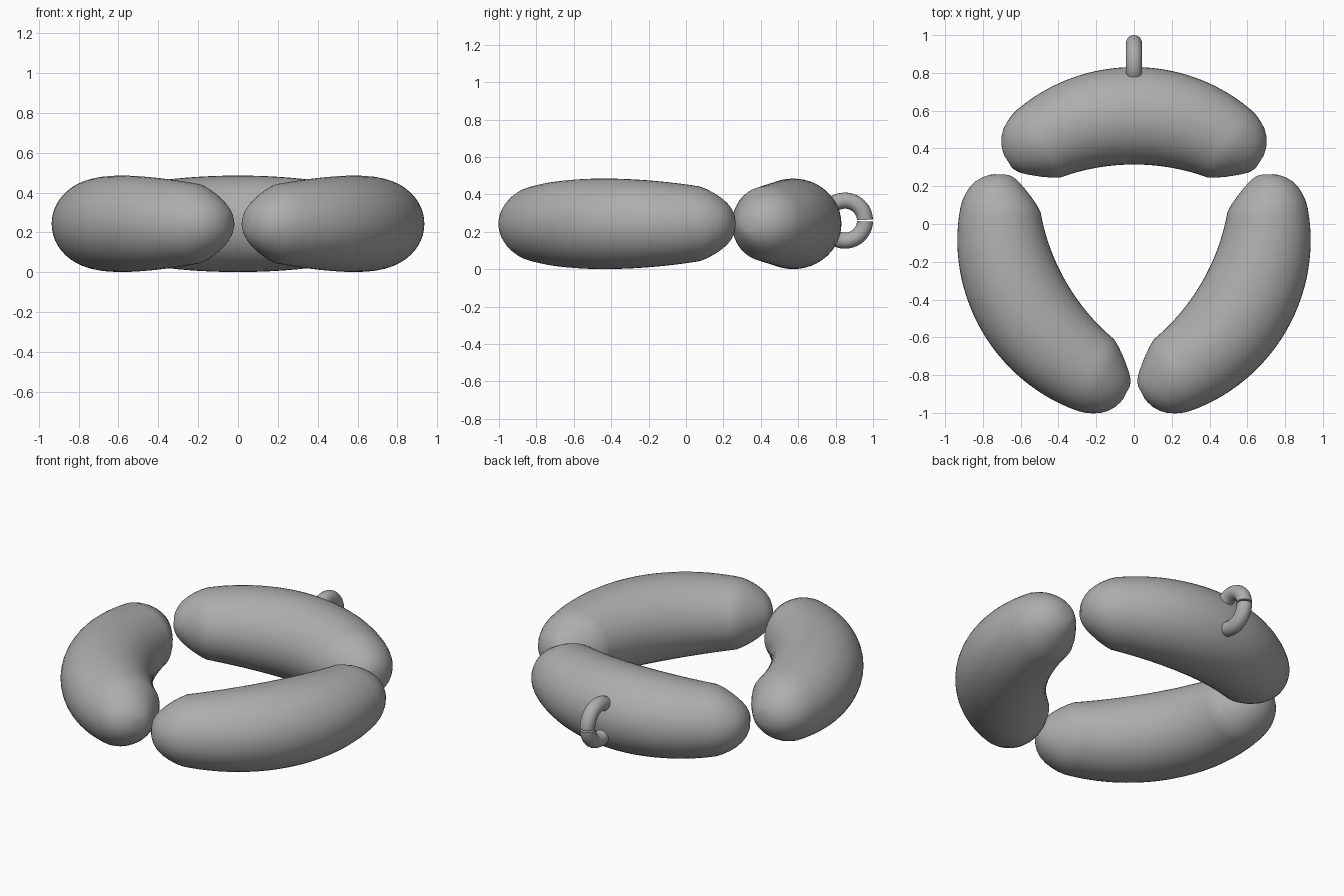
import bpy, bmesh
from math import sin, cos, pi, radians
from mathutils import Matrix, Vector

cube = bpy.data.objects.get("Cube")
if cube:
    bpy.data.objects.remove(cube, do_unlink=True)

grey = bpy.data.materials.new("plain grey")
grey.use_nodes = True
GREY = (0.42, 0.42, 0.42, 1)
grey.diffuse_color = GREY
grey.node_tree.nodes["Principled BSDF"].inputs["Base Color"].default_value = GREY

SIDES = 48
MID_Z = 0.243


def loft(name, rings, location=(0, 0, 0)):
    """Skin a list of closed rings and cap both ends."""
    bm = bmesh.new()
    loops = [[bm.verts.new(p) for p in ring] for ring in rings]
    for a, b in zip(loops, loops[1:]):
        for i in range(len(a)):
            j = (i + 1) % len(a)
            bm.faces.new((a[i], a[j], b[j], b[i]))
    bm.faces.new(loops[0])
    bm.faces.new(loops[-1])
    bmesh.ops.recalc_face_normals(bm, faces=bm.faces)
    mesh = bpy.data.meshes.new(name)
    bm.to_mesh(mesh)
    bm.free()
    mesh.materials.append(grey)
    obj = bpy.data.objects.new(name, mesh)
    obj.location = location
    bpy.context.collection.objects.link(obj)
    bpy.ops.object.select_all(action='DESELECT')
    obj.select_set(True)
    bpy.context.view_layer.objects.active = obj
    bpy.ops.object.shade_smooth_by_angle(angle=radians(22))
    return obj


def section(center, outward, width, height):
    """Elliptical ring spanned by the outward and vertical directions."""
    return [center + outward * (width * cos(2 * pi * k / SIDES))
            + Vector((0, 0, height * sin(2 * pi * k / SIDES)))
            for k in range(SIDES)]


# Curved segment: tapered arc with a blunt rounded cap at each end
SPINE_RADIUS, SPINE_MID, HALF_ANGLE = 0.936, 0.673, radians(32.6)
# distance beyond the crease, relative size, outward shift
CAP = [(0.04, 0.92, 0.008), (0.08, 0.81, 0.015), (0.115, 0.69, 0.02),
       (0.145, 0.56, 0.02), (0.168, 0.42, 0.016), (0.182, 0.28, 0.01),
       (0.188, 0.18, 0.006)]


def segment_rings():
    def body_ring(t, size, along=0, shift=0):
        a = t * HALF_ANGLE
        out = Vector((sin(a), cos(a), 0))
        axis = Vector((cos(a), -sin(a), 0)) * (1 if t > 0 else -1)
        c = Vector((0, SPINE_MID - SPINE_RADIUS, 0)) + out * (SPINE_RADIUS + shift) + axis * along
        return section(c, out, 0.258 * size, 0.242 * size)

    end = 0.825
    steps = [i / 14 for i in range(-14, 15)]
    body = [body_ring(t, 1 - (1 - end) * t * t) for t in steps]
    caps = {s: [body_ring(s, end * r, d, o) for d, r, o in CAP] for s in (-1, 1)}
    return caps[-1][::-1] + body + caps[1]


for name, turn in (("back_segment", 0), ("left_segment", -120), ("right_segment", 120)):
    spin = Matrix.Rotation(radians(turn), 3, 'Z')
    rings = [[spin @ p for p in ring] for ring in segment_rings()]
    loft(name, rings, (0, -0.10, MID_Z))

# Split hanging ring at the back, with a thin slit facing outward
MAJOR, MINOR, GAP = 0.107, 0.043, 0.04
ring_rings = []
for i in range(49):
    a = GAP + (2 * pi - 2 * GAP) * i / 48
    out = Vector((0, cos(a), sin(a)))
    ring_rings.append([out * (MAJOR + MINOR * cos(2 * pi * k / 20))
                       + Vector((MINOR * sin(2 * pi * k / 20), 0, 0))
                       for k in range(20)])
loft("hanging_ring", ring_rings, (0, 0.85, 0.26))
